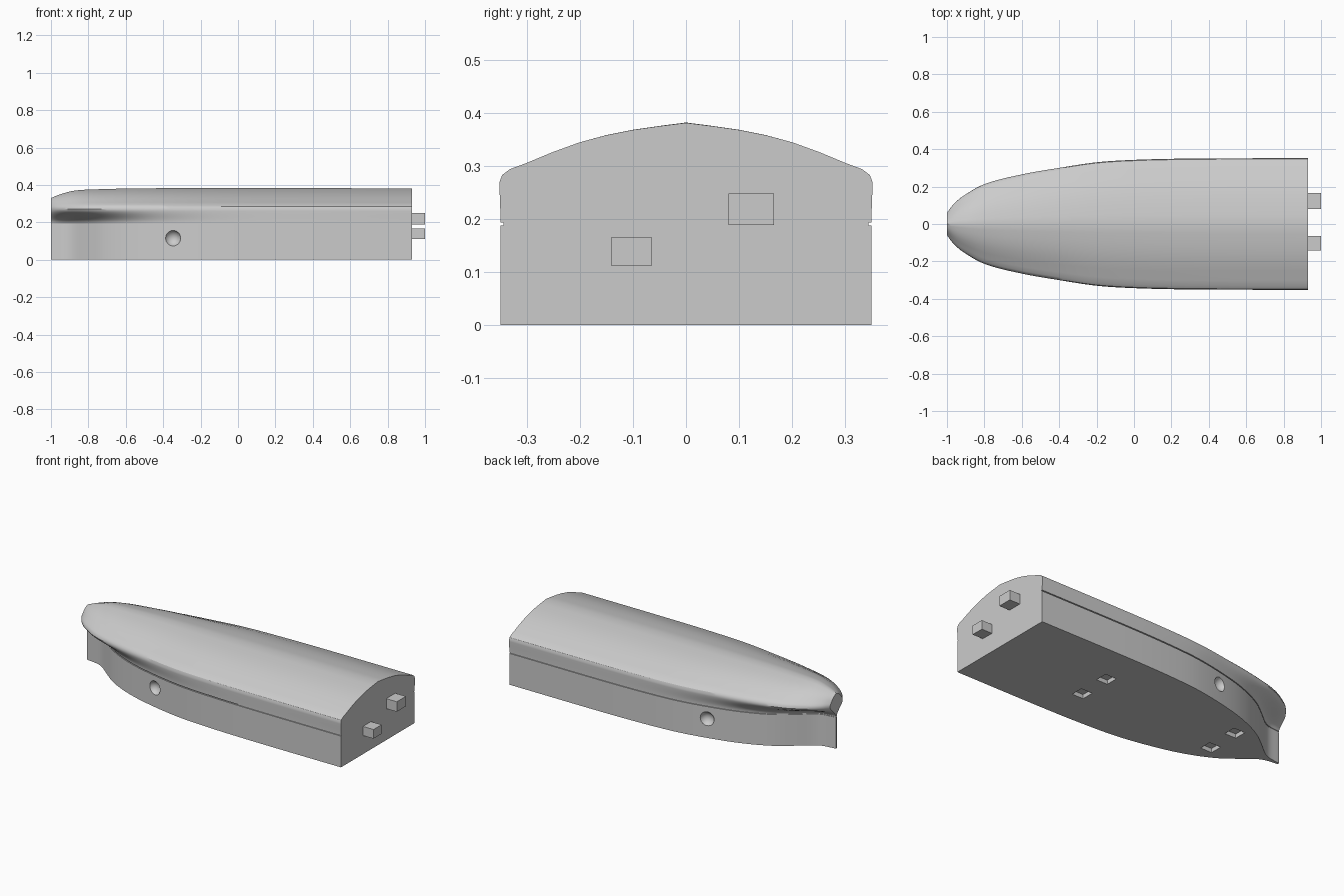
import bpy, bmesh
from mathutils import Matrix

old = bpy.data.objects.get("Cube")
if old:
    bpy.data.objects.remove(old, do_unlink=True)

# One plain grey
grey = bpy.data.materials.new("plain_grey")
grey.use_nodes = True
grey.diffuse_color = (0.6, 0.6, 0.6, 1)
grey.node_tree.nodes["Principled BSDF"].inputs["Base Color"].default_value = (0.6, 0.6, 0.6, 1)


def make_object(name, bm):
    bmesh.ops.recalc_face_normals(bm, faces=bm.faces)
    mesh = bpy.data.meshes.new(name)
    bm.to_mesh(mesh)
    bm.free()
    mesh.materials.append(grey)
    obj = bpy.data.objects.new(name, mesh)
    bpy.context.collection.objects.link(obj)
    return obj


def add_box(bm, centre, size):
    matrix = Matrix.Translation(centre) @ Matrix.Diagonal((*size, 1))
    bmesh.ops.create_cube(bm, size=1, matrix=matrix)


def curve(points, x):
    """Smooth curve through (x, value) points."""
    def slope(i):
        a, b = points[max(i - 1, 0)], points[min(i + 1, len(points) - 1)]
        return (b[1] - a[1]) / (b[0] - a[0])
    i = 0
    while i < len(points) - 2 and x > points[i + 1][0]:
        i += 1
    (x0, v0), (x1, v1) = points[i], points[i + 1]
    h = x1 - x0
    t = (x - x0) / h
    return (v0 * (1 + 2 * t) * (1 - t) ** 2 + slope(i) * h * t * (1 - t) ** 2
            + v1 * t * t * (3 - 2 * t) + slope(i + 1) * h * t * t * (t - 1))


# Half widths of the lower wall and of the deck edge, and crown height
WALL = [(-1, .005), (-.9, .025), (-.8, .1), (-.72, .16), (-.6, .22), (-.45, .27),
        (-.2, .322), (0, .34), (.3, .349), (.93, .35)]
DECK = [(-1, .06), (-.97, .1), (-.92, .145), (-.8, .213), (-.6, .265), (-.4, .3),
        (-.2, .33), (0, .343), (.3, .35), (.93, .352)]
CROWN = [(-1, .33), (-.95, .35), (-.87, .37), (-.7, .378), (-.5, .382), (.93, .382)]
# Crown cross-section: share of deck width, share of crown height
CAMBER = [(.986, .12), (.943, .22), (.857, .32), (.72, .5), (.571, .67),
          (.43, .79), (.286, .88), (.14, .945)]


def section(x):
    wall, deck, crown = curve(WALL, x), curve(DECK, x), curve(CROWN, x)
    groove = wall - min(.006, wall * .3)
    half = [(wall, 0), (wall, .1), (wall, .188), (groove, .188), (groove, .194), (wall, .194)]
    # hollow flare up to the deck edge
    for k in range(1, 9):
        t = k / 8
        half.append((wall + (deck - wall) * t * t * (3 - 2 * t), .194 + .076 * t))
    half += [(deck * w, .27 + (crown - .27) * h) for w, h in CAMBER]
    return half + [(0, crown)] + [(-y, z) for y, z in reversed(half)]


# Hull lofted along x, closer stations at the bow
bm = bmesh.new()
STATIONS = 48
rings = []
for i in range(STATIONS + 1):
    x = -1 + 1.93 * (i / STATIONS) ** 1.7
    rings.append([bm.verts.new((x, y, z)) for y, z in section(x)])
count = len(rings[0])
for a, b in zip(rings, rings[1:]):
    for j in range(count):
        k = (j + 1) % count
        bm.faces.new((a[j], a[k], b[k], b[j]))
bm.faces.new(rings[0])
bm.faces.new(rings[-1])
hull = make_object("hull", bm)

# Cutters: round side dimples and square sockets in the base
bm = bmesh.new()
for side in (-1, 1):
    bmesh.ops.create_uvsphere(bm, u_segments=32, v_segments=16, radius=.044,
                              matrix=Matrix.Translation((-.35, side * .309, .115)))
    for x in (-.615, .275):
        add_box(bm, (x, side * .1, 0), (.075, .075, .05))
cutter = make_object("recess_cutter", bm)
cutter.hide_render = True

cut = hull.modifiers.new("recesses", 'BOOLEAN')
cut.operation = 'DIFFERENCE'
cut.solver = 'EXACT'
cut.object = cutter
bpy.context.view_layer.update()
bpy.ops.object.select_all(action='DESELECT')
bpy.context.view_layer.objects.active = hull
hull.select_set(True)
bpy.ops.object.modifier_apply(modifier=cut.name)
bpy.data.objects.remove(cutter, do_unlink=True)
bpy.ops.object.shade_smooth_by_angle(angle=.55)

# Joining pegs on the flat end
for name, y, z, width, height in (("upper_peg", .123, .219, .086, .06),
                                  ("lower_peg", -.103, .139, .076, .055)):
    bm = bmesh.new()
    add_box(bm, (.96, y, z), (.08, width, height))
    make_object(name, bm)
